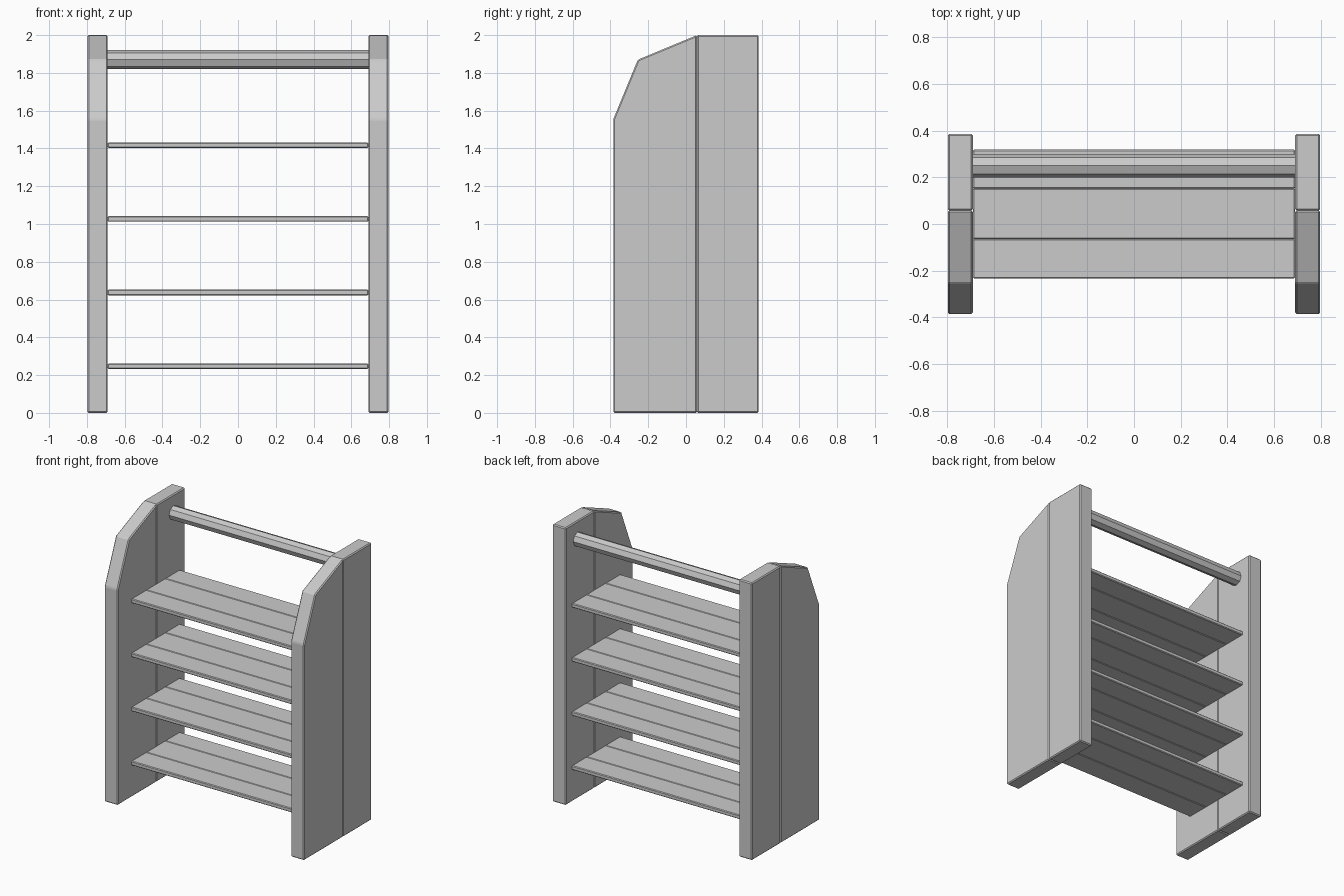
import bpy, bmesh, math
from mathutils import Matrix

if "Cube" in bpy.data.objects:
    bpy.data.objects.remove(bpy.data.objects["Cube"])


def slab(name, profile, x0, x1, bevel):
    """Extrude a (y, z) outline along x and chamfer its edges."""
    bm = bmesh.new()
    face = bm.faces.new([bm.verts.new((x0, y, z)) for y, z in profile])
    ext = bmesh.ops.extrude_face_region(bm, geom=[face])
    verts = [v for v in ext["geom"] if isinstance(v, bmesh.types.BMVert)]
    bmesh.ops.translate(bm, verts=verts, vec=(x1 - x0, 0, 0))
    bmesh.ops.recalc_face_normals(bm, faces=bm.faces)
    mesh = bpy.data.meshes.new(name)
    bm.to_mesh(mesh)
    bm.free()
    obj = bpy.data.objects.new(name, mesh)
    bpy.context.collection.objects.link(obj)
    if bevel:
        mod = obj.modifiers.new("chamfer", "BEVEL")
        mod.width = bevel
        mod.segments = 1
        mod.limit_method = "ANGLE"
        mod.angle_limit = math.radians(50)
    return obj


def rect(y0, y1, z0, z1):
    return [(y0, z0), (y1, z0), (y1, z1), (y0, z1)]


INNER, OUTER = 0.69, 0.797
SEAM = 0.058

# Side panels: a clipped front board and a plain back board on each side
front = [(-0.385, 0), (SEAM, 0), (SEAM, 2), (-0.255, 1.87), (-0.385, 1.555)]
back = rect(SEAM, 0.385, 0, 2)
for side, x0, x1 in (("left", -OUTER, -INNER), ("right", INNER, OUTER)):
    panel = slab(f"{side}_front_board", front, x0, x1, 0.007)
    panel.modifiers["chamfer"].angle_limit = math.radians(20)
    slab(f"{side}_back_board", back, x0, x1, 0.007)

# Four shelves of three planks each
for i in range(4):
    z = 0.232 + 0.39 * i
    for j, (y0, y1) in enumerate(((-0.233, -0.064), (-0.064, 0.152), (0.152, 0.318))):
        slab(f"shelf_{i + 1}_plank_{j + 1}", rect(y0, y1, z, z + 0.03), -INNER, INNER, 0.005)

# Eight-sided top rail
ring = [(0.25 + 0.05 * math.cos(k * math.pi / 4), 1.87 + 0.05 * math.sin(k * math.pi / 4))
        for k in range(8)]
slab("top_rail", ring, -INNER, INNER, 0)
